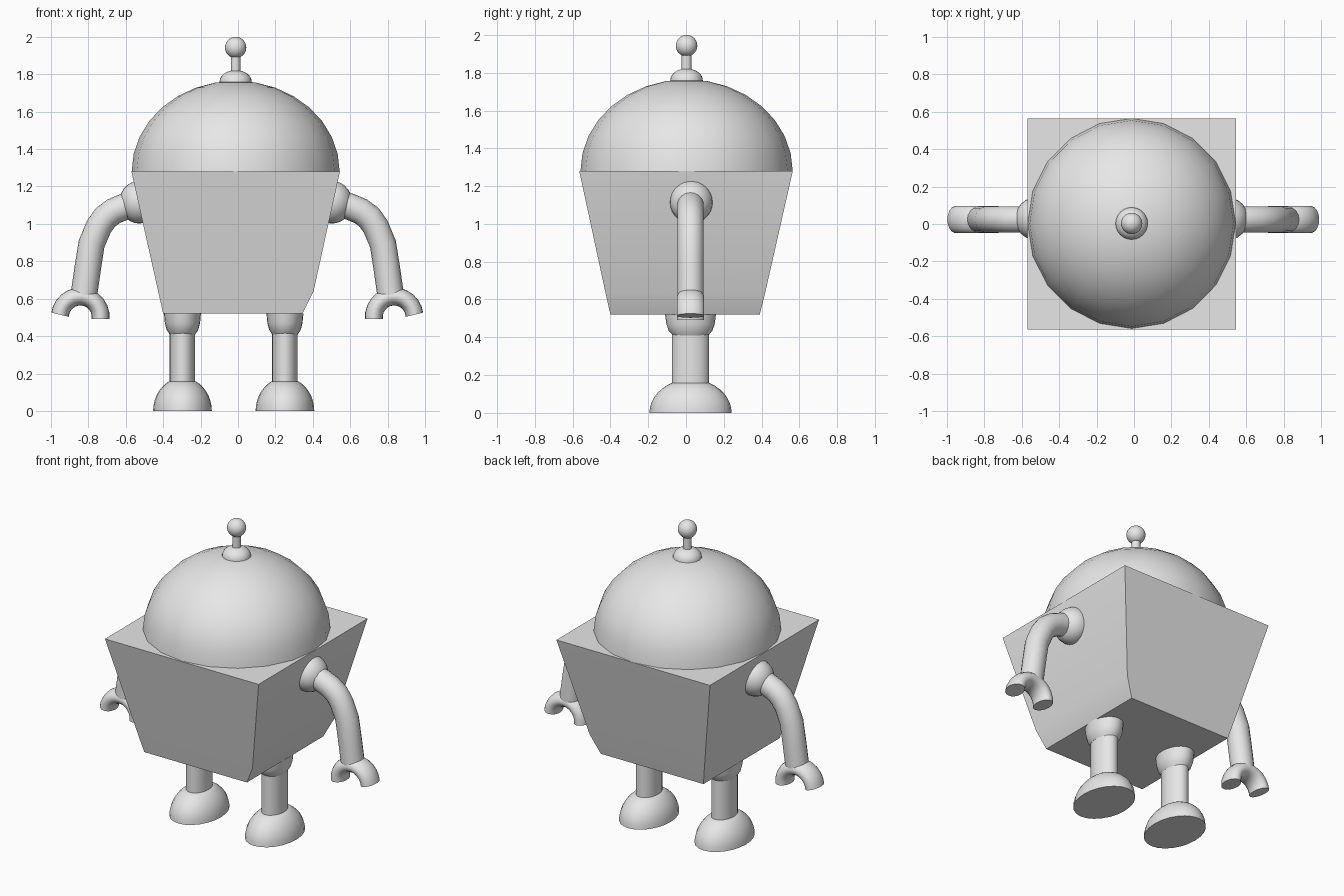
import bpy, bmesh, math
from mathutils import Vector

if "Cube" in bpy.data.objects:
    bpy.data.objects.remove(bpy.data.objects["Cube"])

CX = -0.0125          # middle of the body and head
LIMB_Y = 0.024        # arms and legs sit slightly behind the middle

grey = bpy.data.materials.new("plain_grey")
grey.diffuse_color = (0.8, 0.8, 0.8, 1)
grey.use_nodes = True
grey.node_tree.nodes["Principled BSDF"].inputs["Base Color"].default_value = grey.diffuse_color


def skin(name, rings, cap_start=True, cap_end=True, angle=35):
    """Join rings of points into a closed skin."""
    bm = bmesh.new()
    loops = [[bm.verts.new(p) for p in ring] for ring in rings]
    n = len(loops[0])
    for a, b in zip(loops, loops[1:]):
        for i in range(n):
            j = (i + 1) % n
            bm.faces.new((a[i], a[j], b[j], b[i]))
    if cap_start:
        bm.faces.new(loops[0][::-1])
    if cap_end:
        bm.faces.new(loops[-1])
    bmesh.ops.remove_doubles(bm, verts=bm.verts, dist=1e-5)
    bmesh.ops.recalc_face_normals(bm, faces=bm.faces)
    mesh = bpy.data.meshes.new(name)
    bm.to_mesh(mesh)
    bm.free()
    mesh.materials.append(grey)
    ob = bpy.data.objects.new(name, mesh)
    bpy.context.collection.objects.link(ob)
    bpy.ops.object.select_all(action='DESELECT')
    ob.select_set(True)
    bpy.context.view_layer.objects.active = ob
    bpy.ops.object.shade_smooth_by_angle(angle=math.radians(angle))
    return ob


def lathe(name, profile, x, y, stretch=1.0, n=24, **kw):
    """Turn (radius, z) pairs round a vertical axis, stretched along y."""
    turn = [2 * math.pi * i / n for i in range(n)]
    return skin(name, [[(x + r * math.cos(t), y + r * stretch * math.sin(t), z)
                        for t in turn] for r, z in profile], **kw)


def arc(radius, z0, height, start=0, end=90, steps=8):
    """Elliptical (radius, z) profile between two latitudes in degrees."""
    angles = [math.radians(start + (end - start) * i / steps) for i in range(steps + 1)]
    return [(max(radius * math.cos(a), 1e-4), z0 + height * math.sin(a)) for a in angles]


def sweep(name, path, half_thick, half_depth, side, n=18):
    """Sweep an ellipse along an x-z path; side = -1 mirrors it."""
    pts = [Vector(p) for p in path]
    rings = []
    for i, p in enumerate(pts):
        d = (pts[min(i + 1, len(pts) - 1)] - pts[max(i - 1, 0)]).normalized()
        nx, nz = -d.y, d.x
        ring = []
        for k in range(n):
            t = 2 * math.pi * k / n
            c = half_thick * math.cos(t)
            ring.append((side * (p.x + nx * c) - 0.004,
                         LIMB_Y + half_depth * math.sin(t), p.y + nz * c))
        rings.append(ring)
    return skin(name, rings)


# tapered box body: z, x min, x max, y min, y max
sections = [(0.52, -0.40, 0.345, -0.40, 0.39),
            (0.64, -0.427, 0.404, -0.427, 0.42),
            (1.28, -0.57, 0.545, -0.565, 0.565)]
skin("body", [[(x0, y0, z), (x1, y0, z), (x1, y1, z), (x0, y1, z)]
              for z, x0, x1, y0, y1 in sections])

# domed head
lathe("head_dome", arc(0.556, 1.28, 0.485), CX, 0.003, 1.01, n=20)

# antenna
lathe("antenna_base", arc(0.086, 1.76, 0.062), CX, 0.003)
lathe("antenna_stem", [(0.026, 1.79), (0.026, 1.91)], CX, 0.003, n=16)
lathe("antenna_ball", arc(0.057, 1.943, 0.057, -90, 90, 14), CX, 0.003)

# arms
arm_path = [(0.53, 1.11), (0.595, 1.095), (0.66, 1.068), (0.705, 1.035),
            (0.74, 0.985), (0.779, 0.893), (0.80, 0.76), (0.817, 0.64), (0.82, 0.612)]
claw_path = []
for i in range(13):
    a = math.radians(186 - 180 * i / 12)
    claw_path.append((0.839 + 0.109 * math.cos(a), 0.503 + 0.109 * math.sin(a)))

for side, label in ((1, "right"), (-1, "left")):
    # shoulder ball, sunk halfway into the side wall
    lathe(label + "_shoulder", arc(0.108, 1.116, 0.114, -90, 90, 14),
          CX + side * 0.515, LIMB_Y + 0.004, 1.05)
    sweep(label + "_arm", arm_path, 0.071, 0.071, side)
    sweep(label + "_claw", claw_path, 0.048, 0.073, side)

# legs, wider front to back than side to side
for x, label in ((0.251, "right"), (-0.297, "left")):
    lathe(label + "_hip", [(0.069, 0.41), (0.085, 0.435), (0.094, 0.47), (0.099, 0.522)],
          x, LIMB_Y, 1.36)
    lathe(label + "_leg", [(0.068, 0.15), (0.068, 0.42)], x, LIMB_Y, 1.45)
    lathe(label + "_foot", arc(0.157, 0.0, 0.178, 0, 63, 7), x, LIMB_Y, 1.385)
